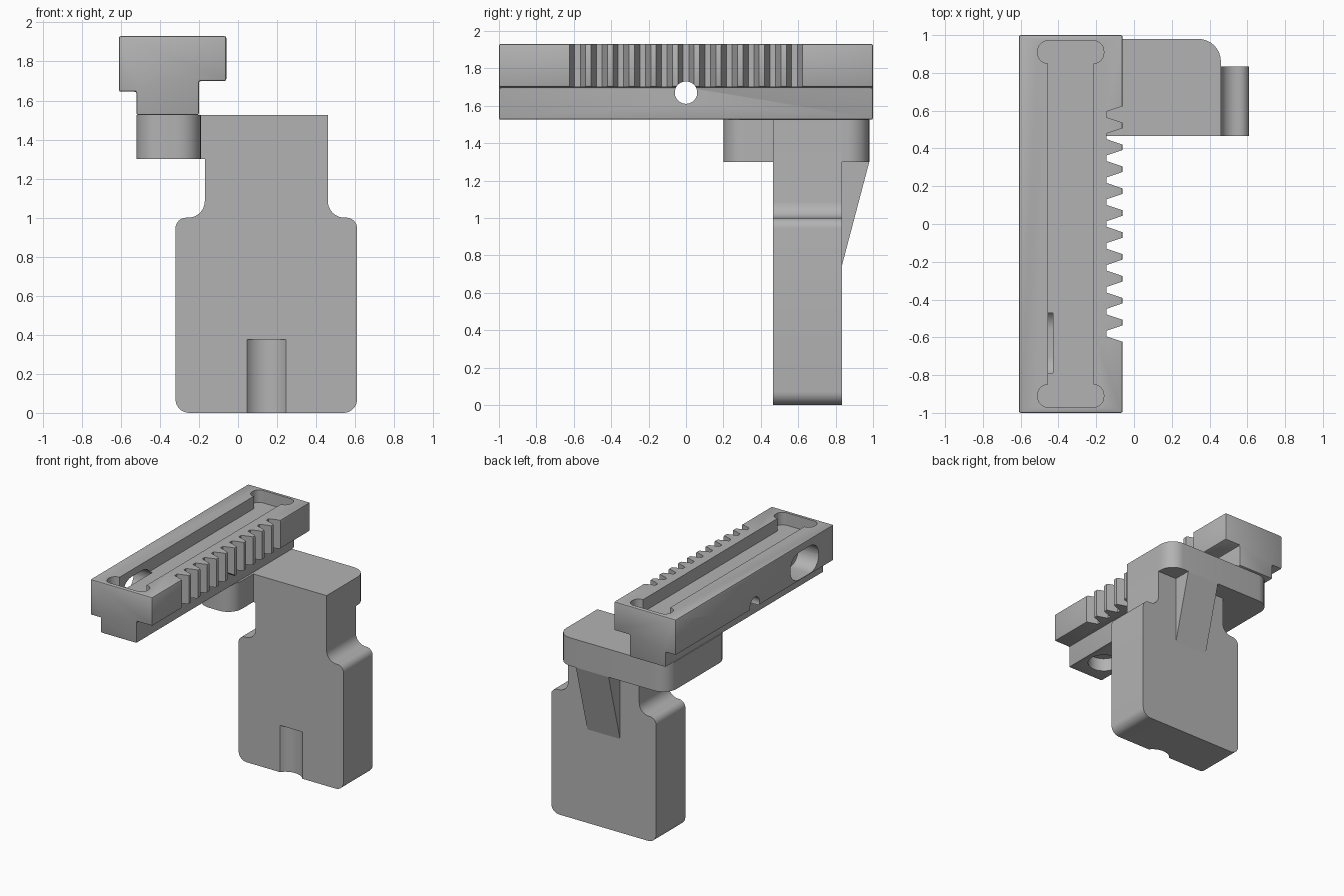
import bpy, bmesh, math
from mathutils import Vector

cube = bpy.data.objects.get("Cube")
if cube:
    bpy.data.objects.remove(cube, do_unlink=True)

grey = bpy.data.materials.new("plain grey")
grey.use_nodes = True
grey.diffuse_color = (0.45, 0.45, 0.45, 1)
grey.node_tree.nodes["Principled BSDF"].inputs["Base Color"].default_value = (0.45, 0.45, 0.45, 1)

# How a flat outline (u, v) at depth d maps to space for each extrusion axis
PLACE = {"x": lambda u, v, d: (d, u, v),
         "y": lambda u, v, d: (u, d, v),
         "z": lambda u, v, d: (u, v, d)}


def rounded(corners, steps=8):
    """Outline from (u, v, radius) corners, each rounded by an arc."""
    out = []
    for i, (u, v, r) in enumerate(corners):
        p = Vector((u, v))
        if not r:
            out.append(p)
            continue
        a = (Vector(corners[i - 1][:2]) - p).normalized()
        b = (Vector(corners[(i + 1) % len(corners)][:2]) - p).normalized()
        half = a.angle(b) / 2
        centre = p + (a + b).normalized() * (r / math.sin(half))
        start = p + a * (r / math.tan(half)) - centre
        end = p + b * (r / math.tan(half)) - centre
        sweep = math.pi - 2 * half
        for k in range(steps + 1):
            t = k / steps
            out.append(centre + (start * math.sin((1 - t) * sweep)
                                 + end * math.sin(t * sweep)) / math.sin(sweep))
    return out


def box_outline(u0, u1, v0, v1, r=0):
    return rounded([(u0, v0, r), (u1, v0, r), (u1, v1, r), (u0, v1, r)])


def circle(u, v, r, n=40):
    return [(u + r * math.cos(2 * math.pi * k / n), v + r * math.sin(2 * math.pi * k / n))
            for k in range(n)]


def prism(name, outlines, axis, lo, hi):
    """Extrude one or more outlines along an axis."""
    bm = bmesh.new()
    for pts in outlines:
        ends = [[bm.verts.new(PLACE[axis](p[0], p[1], d)) for p in pts] for d in (lo, hi)]
        bm.faces.new(ends[0][::-1])
        bm.faces.new(ends[1])
        for i in range(len(pts)):
            j = (i + 1) % len(pts)
            bm.faces.new((ends[0][i], ends[0][j], ends[1][j], ends[1][i]))
    bmesh.ops.recalc_face_normals(bm, faces=bm.faces)
    mesh = bpy.data.meshes.new(name)
    bm.to_mesh(mesh)
    bm.free()
    mesh.materials.append(grey)
    obj = bpy.data.objects.new(name, mesh)
    bpy.context.collection.objects.link(obj)
    return obj


def bake(obj):
    graph = bpy.context.evaluated_depsgraph_get()
    mesh = bpy.data.meshes.new_from_object(obj.evaluated_get(graph))
    obj.modifiers.clear()
    obj.data = mesh


def cut(obj, *cutters):
    for c in cutters:
        mod = obj.modifiers.new("cut", "BOOLEAN")
        mod.operation, mod.solver, mod.object = "DIFFERENCE", "EXACT", c
        bake(obj)
        bpy.data.objects.remove(c, do_unlink=True)


# Toothed rail: stepped section run along y with softened edges
section = [(-0.61, 1.93), (-0.61, 1.645), (-0.52, 1.645), (-0.52, 1.525),
           (-0.2, 1.525), (-0.2, 1.70), (-0.06, 1.70), (-0.06, 1.93)]
rail = prism("toothed_rail", [section], "y", -1, 1)
bevel = rail.modifiers.new("soft edges", "BEVEL")
bevel.width, bevel.segments = 0.01, 2
bake(rail)

# Tooth gaps along the side of the rail
PITCH = 0.116
gaps = [[(-0.145, y - 0.015), (-0.145, y + 0.015), (-0.05, y + 0.047), (-0.05, y - 0.047)]
        for y in (PITCH * i for i in range(-5, 6))]

# Top channel with wide rounded ends
FLOOR = 1.83
channel = [(-0.455, -0.9), (-0.215, -0.9), (-0.215, 0.9), (-0.455, 0.9)]
ends = [box_outline(-0.51, -0.16, *span, 0.055) for span in ((-0.97, -0.85), (0.85, 0.97))]
cut(rail,
    prism("gap_cutter", gaps, "z", 1.6, 2.0),
    prism("channel_cutter", [channel], "z", FLOOR, 2.0),
    prism("end_cutter", ends, "z", FLOOR, 2.0),
    prism("side_slot_cutter", [box_outline(-0.81, -0.45, 1.655, 1.875, 0.109)], "x", -0.7, -0.43),
    prism("cross_hole_cutter", [circle(0, 1.67, 0.06)], "x", -0.7, 0),
    prism("bore_cutter", [circle(-0.36, -0.78, 0.12)], "z", 1.5, 1.63))

# Body: wide plate narrowing to a neck
FRONT, BACK, TOP = 0.465, 0.835, 1.525
body = prism("body", [rounded([
    (-0.32, 0, 0.07), (0.61, 0, 0.07), (0.61, 1.0, 0.055), (0.46, 1.0, 0.085),
    (0.46, TOP, 0), (-0.17, TOP, 0), (-0.17, 1.0, 0.085), (-0.32, 1.0, 0.055)])],
    "y", FRONT, BACK)
cut(body, prism("groove_cutter", [circle(0.145, FRONT - 0.075, 0.125)], "z", -0.1, 0.375))

# Flange: L-shaped plate under the rail
flange = prism("flange", [rounded([
    (-0.52, 0.2, 0.12), (-0.19, 0.2, 0.12), (-0.19, FRONT, 0), (0.46, FRONT, 0),
    (0.46, 0.98, 0.12), (-0.52, 0.98, 0.12)])], "z", 1.30, TOP)
cut(flange, prism("flange_hole_cutter", [circle(-0.36, 0.38, 0.07)], "z", 1.2, 1.6))

# Sloping rib between body and flange
rib = prism("rib", [[(BACK - 0.02, 0.75), (BACK, 0.75), (0.98, 1.30), (BACK - 0.02, 1.30)]],
            "x", 0.0, 0.29)

for obj in (rail, body, flange, rib):
    bpy.ops.object.select_all(action="DESELECT")
    obj.select_set(True)
    bpy.context.view_layer.objects.active = obj
    bpy.ops.object.shade_smooth_by_angle(angle=math.radians(30))
